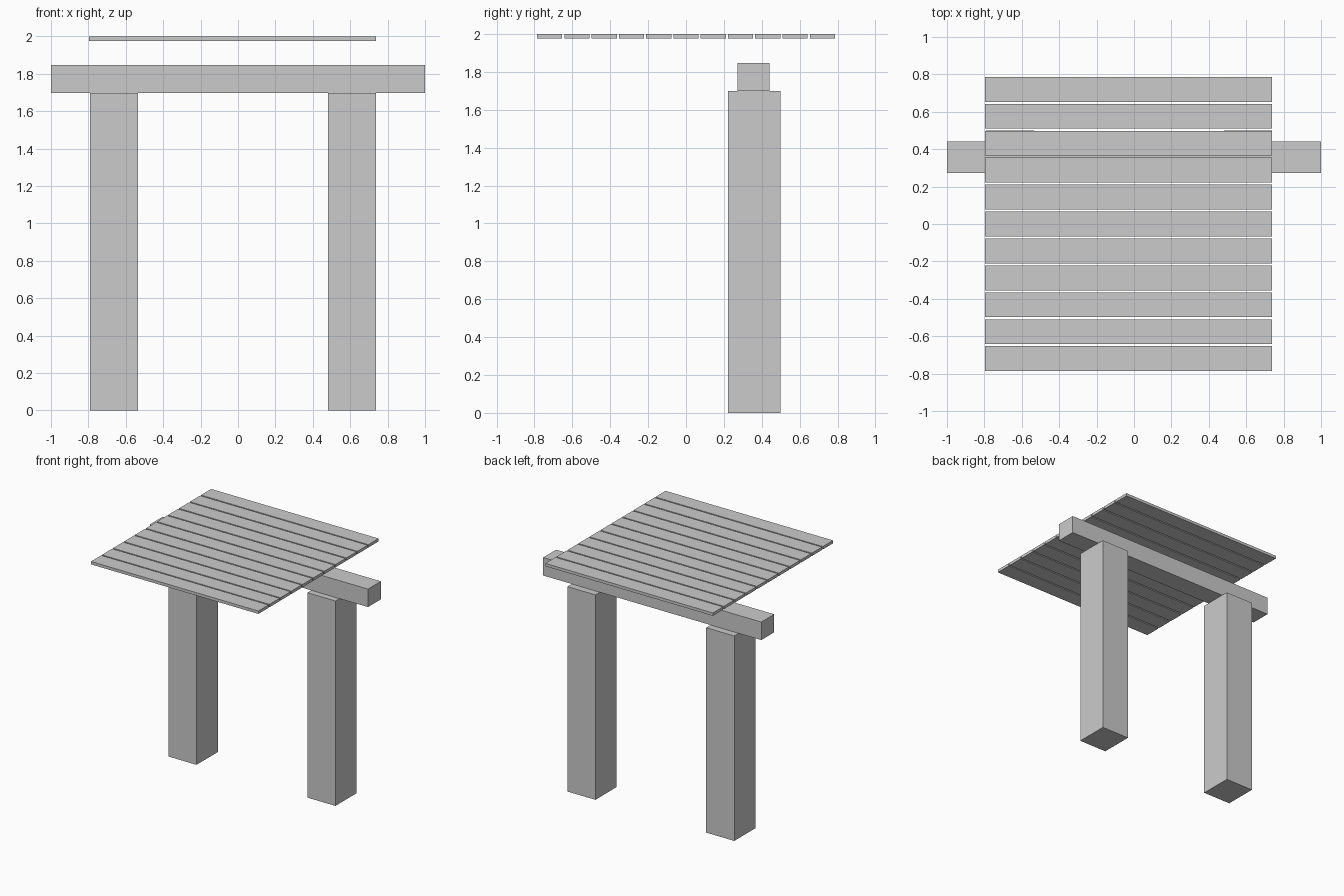
import bpy

if "Cube" in bpy.data.objects:
    bpy.data.objects.remove(bpy.data.objects["Cube"])


def box(name, x, y, z):
    """Box from (min, max) ranges on each axis."""
    bpy.ops.mesh.primitive_cube_add(
        size=1, location=[(r[0] + r[1]) / 2 for r in (x, y, z)])
    ob = bpy.context.object
    ob.name = name
    ob.scale = [r[1] - r[0] for r in (x, y, z)]
    bpy.ops.object.transform_apply(location=False, rotation=False, scale=True)
    return ob


# Two upright posts
for name, x0 in (("left_post", -0.792), ("right_post", 0.481)):
    box(name, (x0, x0 + 0.257), (0.222, 0.499), (0, 1.698))

# Cross beam resting on the posts
box("cross_beam", (-1, 1), (0.273, 0.442), (1.698, 1.847))

# Row of roof slats
SLATS, PITCH, WIDTH = 11, 0.144, 0.133
for i in range(SLATS):
    yc = (i - (SLATS - 1) / 2) * PITCH
    box(f"roof_slat_{i + 1}", (-0.797, 0.738),
        (yc - WIDTH / 2, yc + WIDTH / 2), (1.976, 2.0))
